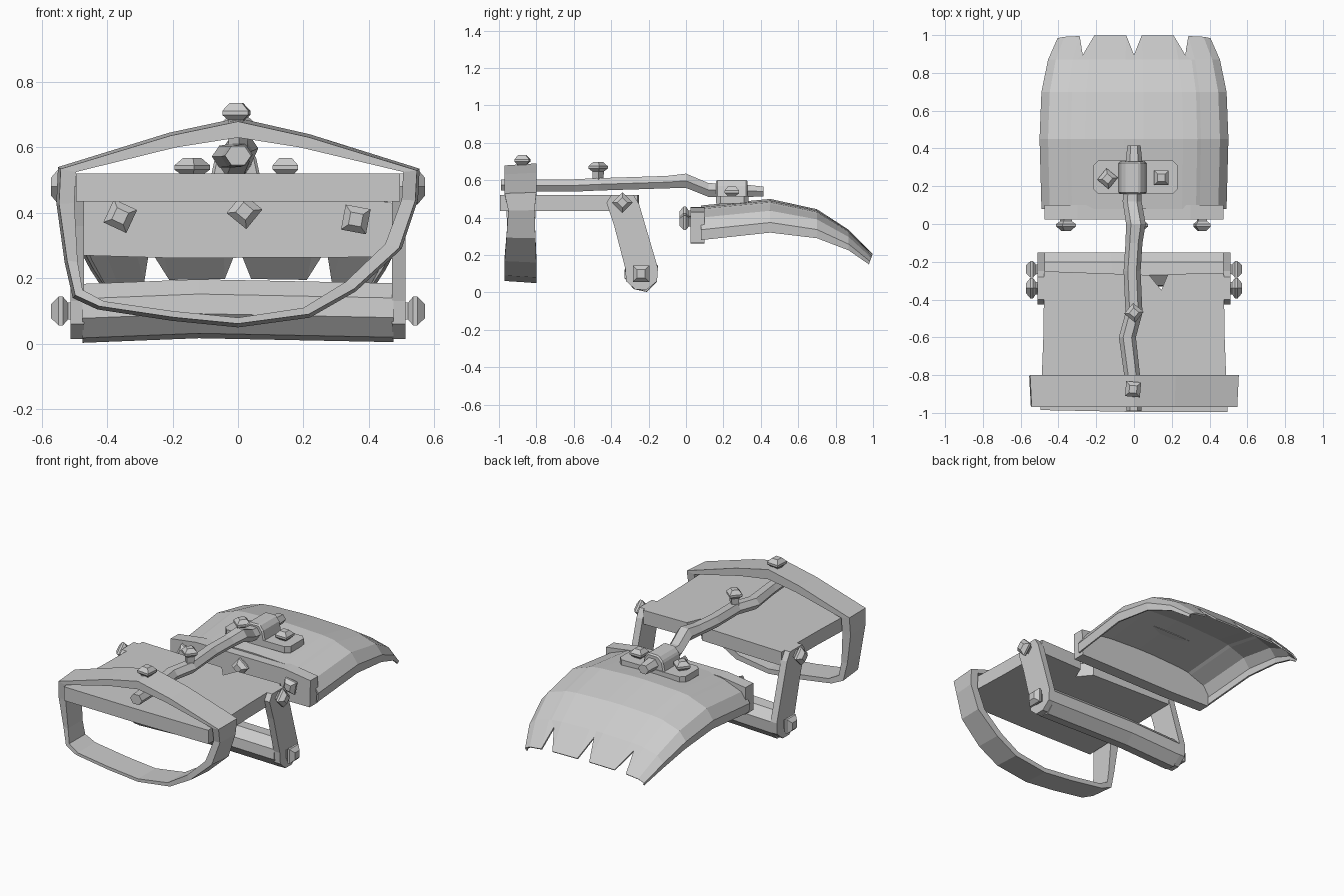
import bpy, bmesh
from math import cos, sin, pi
from mathutils import Vector, Matrix

if "Cube" in bpy.data.objects:
    bpy.data.objects.remove(bpy.data.objects["Cube"])


def finish(name, bm):
    bmesh.ops.recalc_face_normals(bm, faces=bm.faces)
    me = bpy.data.meshes.new(name)
    bm.to_mesh(me)
    bm.free()
    ob = bpy.data.objects.new(name, me)
    bpy.context.collection.objects.link(ob)
    return ob


def loft(name, rings, caps=True, loop=False):
    """Skin closed rings of equal length; loop joins last ring to first."""
    bm = bmesh.new()
    vs = [[bm.verts.new(p) for p in r] for r in rings]
    n = len(rings[0])
    pairs = list(zip(vs, vs[1:])) + ([(vs[-1], vs[0])] if loop else [])
    for a, b in pairs:
        for i in range(n):
            j = (i + 1) % n
            bm.faces.new((a[i], a[j], b[j], b[i]))
    if caps and not loop:
        bm.faces.new(vs[0])
        bm.faces.new(vs[-1])
    return finish(name, bm)


def prism(name, profile, axis, lo, hi, bevel=0):
    """Extrude a 2D profile along axis x, y or z."""
    put = {'x': lambda u, v, w: (w, u, v), 'y': lambda u, v, w: (u, w, v),
           'z': lambda u, v, w: (u, v, w)}[axis]
    ob = loft(name, [[put(u, v, w) for u, v in profile] for w in (lo, hi)])
    if bevel:
        m = ob.modifiers.new("bevel", 'BEVEL')
        m.width, m.segments = bevel, 1
    return ob


def rivet(name, pos, direction, spin=0.0, r=0.055, stem=0.02):
    """Four-sided faceted rivet head on a short stem."""
    q = Vector(direction).to_track_quat('Z', 'Y').to_matrix().to_4x4()
    m = Matrix.Translation(pos) @ q
    rings = []
    for h, k in ((-stem, .55), (0.005, .6), (0.02, 1), (0.033, 1), (0.056, .5)):
        rings.append([m @ Vector((r * k * cos(spin + i * pi / 2),
                                  r * k * sin(spin + i * pi / 2), h)) for i in range(4)])
    loft(name, rings)


# wrist band: irregular loop, bowed at the bottom, front edge slightly smaller
outer = [(0, .69), (-.21, .645), (-.55, .54), (-.555, .43), (-.53, .25), (-.505, .14),
         (-.43, .105), (-.2, .07), (0, .05), (.22, .08), (.36, .16), (.5, .29),
         (.55, .44), (.555, .535), (.22, .64)]
inner = [(0, .63), (-.19, .6), (-.495, .525), (-.5, .43), (-.49, .25), (-.475, .165),
         (-.41, .13), (-.2, .1), (0, .08), (.2, .11), (.33, .19), (.45, .305),
         (.5, .44), (.505, .525), (.19, .6)]
waist = [0, 0, 0, .01, .02, .01, 0, 0, 0, 0, 0, .01, .02, 0, 0]
loft("wrist_band", [[(a[0] * .985, -.97 + w, .38 + (a[1] - .38) * .965),
                     (a[0], -.8 - w / 2, a[1]),
                     (b[0], -.8 - w / 2, b[1]), (b[0], -.97 + w, b[1])]
                    for a, b, w in zip(outer, inner, waist)], loop=True)

# forearm plate with a chipped rear edge
prism("forearm_plate", [(-.495, -.985), (0, -.995), (.495, -.995), (.48, -.6), (.475, -.26),
                        (.18, -.265), (.145, -.35), (.08, -.27), (-.475, -.25),
                        (-.48, -.6)], 'z', .435, .52)

# swinging links and the cross bar they carry
link = [(-.4, .52), (-.28, .52), (-.25, .47), (-.15, .13), (-.155, .06), (-.21, .015),
        (-.27, .015), (-.32, .06), (-.325, .13), (-.385, .36), (-.425, .48)]
for s, side in ((-1, "left"), (1, "right")):
    prism("link_" + side, link, 'x', s * .47, s * .512)
    rivet("link_upper_rivet_" + side, (s * .515, -.34, .48), (s, 0, 0))
    rivet("link_lower_rivet_" + side, (s * .515, -.24, .10), (s, 0, 0), pi / 4, .062)
bar = [(-.15, .13), (-.155, .06), (-.21, .005), (-.28, .02), (-.33, .08), (-.325, .14),
       (-.27, .185), (-.2, .18)]
loft("cross_bar", [[(x, y, z + dz) for y, z in bar]
                   for x, dz in ((-.475, -.002), (-.12, .012), (.475, 0))])

# hand guard: thin arched shell curling down into four blunt fingers
half = [(0, 0, 1), (.1, 0, 0), (.52, .05, 0), (.67, .1, 1), (.71, .15, 0),
        (.91, .35, 0), (1, .7, 0), (.99, 1, 0)]      # width, drop, is notch
cols = [(-u, d, n) for u, d, n in half[:0:-1]] + half
stations = [(.08, .49, .465, .185), (.45, .5, .5, .18), (.7, .49, .445, .155),
            (.87, .455, .335, .11), (.998, .405, .205, .055)]   # y, half width, z, drop
bm = bmesh.new()
grid = []
for k, (y, hw, z, drop) in enumerate(stations):
    row = []
    for u, d, notch in cols:
        tip = k == len(stations) - 1
        yy, zz, w = y, z - drop * d, hw
        if tip and notch:
            yy, zz = .895, .305 - .08 * d
        elif tip:
            yy -= .02 * d
        row.append(bm.verts.new((u * w, yy, zz)))
    grid.append(row)
for a, b in zip(grid, grid[1:]):
    for i in range(len(cols) - 1):
        bm.faces.new((a[i], a[i + 1], b[i + 1], b[i]))
guard = finish("hand_guard", bm)
if guard.data.polygons[len(cols) // 2].normal.z < 0:
    guard.data.flip_normals()
sol = guard.modifiers.new("thickness", 'SOLIDIFY')
sol.thickness, sol.offset = .01, -1

# knuckle bar closing the back of the guard
prism("knuckle_bar", [(-.475, .27), (-.2, .262), (.47, .265), (.475, .43), (.3, .455),
                      (-.3, .458), (-.475, .435)], 'y', .025, .1)
for i, (x, z, a) in enumerate(((-.36, .39, .35), (.02, .405, .1), (.36, .38, .6))):
    rivet("knuckle_rivet_%d" % i, (x, .02, z), (0, -1, 0), a)

# tie rod: crooked six-sided bar joining wrist band to hand guard
path = [(0, -.99, .575, .04), (-.01, -.8, .572, .042), (-.035, -.6, .572, .045),
        (.0, -.47, .578, .045), (-.01, -.25, .585, .045), (0, -.1, .59, .045),
        (.01, 0, .597, .052), (-.01, .12, .548, .05), (0, .32, .543, .045),
        (0, .415, .54, .035)]
loft("tie_rod", [[(x + r * cos(i * pi / 3), y, z + .85 * r * sin(i * pi / 3))
                  for i in range(6)] for x, y, z, r in path])

# saddle bracket clamping the rod
prism("bracket_base", [(-.215, .185), (-.19, .16), (.205, .16), (.23, .185), (.23, .31),
                       (.205, .335), (-.19, .335), (-.215, .31)], 'z', .475, .515)
prism("bracket_saddle", [(-.085, .5), (-.07, .57), (-.04, .6), (.03, .602), (.055, .57),
                         (.07, .5)], 'y', .16, .33, .008)
rivet("bracket_rivet_left", (-.14, .24, .512), (0, 0, 1), .1)
rivet("bracket_rivet_right", (.145, .245, .512), (0, 0, 1), pi / 4)

# rivets on the rod and on top of the band
rivet("rod_rivet", (0, -.47, .642), (0, 0, 1), .1, .052, .05)
rivet("band_rivet", (-.005, -.875, .679), (0, 0, 1), .7, .056)
